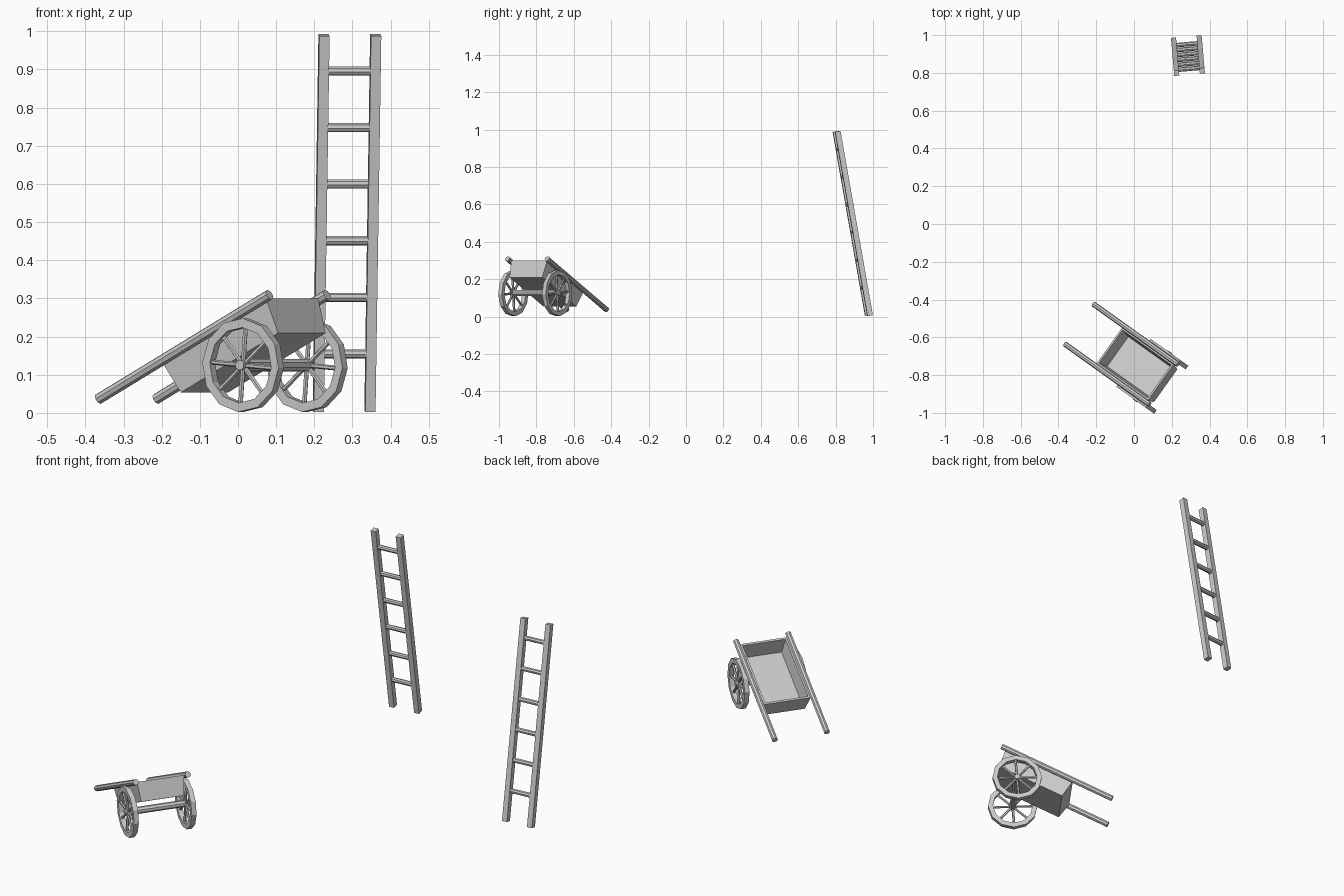
import bpy, bmesh, math
from mathutils import Matrix, Vector

if "Cube" in bpy.data.objects:
    bpy.data.objects.remove(bpy.data.objects["Cube"])

R = math.radians
ladder = (Matrix.Translation((0.278, 0.978, 0.005))
          @ Matrix.Rotation(R(5), 4, 'Z') @ Matrix.Rotation(R(10), 4, 'X'))
cart = (Matrix.Translation((0.097, -0.806, 0.125))
        @ Matrix.Rotation(R(-35.5), 4, 'Z') @ Matrix.Rotation(R(-26.4), 4, 'Y'))


def finish(bm, name, frame):
    bmesh.ops.recalc_face_normals(bm, faces=bm.faces)
    me = bpy.data.meshes.new(name)
    bm.to_mesh(me)
    bm.free()
    ob = bpy.data.objects.new(name, me)
    ob.matrix_world = frame
    bpy.context.collection.objects.link(ob)
    return ob


def add_rod(bm, a, b, r, sides):
    a, b = Vector(a), Vector(b)
    d = b - a
    m = Matrix.Translation((a + b) / 2) @ d.to_track_quat('Z', 'Y').to_matrix().to_4x4()
    bmesh.ops.create_cone(bm, cap_ends=True, segments=sides, radius1=r, radius2=r,
                          depth=d.length, matrix=m)


def rod(name, a, b, r, sides, frame):
    bm = bmesh.new()
    add_rod(bm, a, b, r, sides)
    return finish(bm, name, frame)


def box(name, centre, size, frame):
    bm = bmesh.new()
    bmesh.ops.create_cube(bm, size=1, matrix=Matrix.Translation(centre) @ Matrix.Diagonal((*size, 1)))
    return finish(bm, name, frame)


def wheel(name, y):
    bm = bmesh.new()
    # twelve-sided rim with a square section
    n, section = 12, [(0.123, -0.012), (0.123, 0.012), (0.099, 0.012), (0.099, -0.012)]
    rings = []
    for i in range(n):
        t = math.tau * i / n
        rings.append([bm.verts.new((r * math.cos(t), y + w, r * math.sin(t))) for r, w in section])
    for i in range(n):
        p, q = rings[i], rings[(i + 1) % n]
        for j in range(4):
            k = (j + 1) % 4
            bm.faces.new((p[j], p[k], q[k], q[j]))
    # eight spokes
    for i in range(8):
        t = R(14 + 45 * i)
        add_rod(bm, (0, y, 0), (0.104 * math.cos(t), y, 0.104 * math.sin(t)), 0.0065, 6)
    # hub
    add_rod(bm, (0, y - 0.016, 0), (0, y + 0.016, 0), 0.014, 8)
    return finish(bm, name, cart)


# ladder
for side, s in (("left", -1), ("right", 1)):
    box(f"ladder_rail_{side}", (s * 0.068, 0, 0.5), (0.027, 0.029, 1.0), ladder)
for i in range(6):
    z = 0.152 + 0.1505 * i
    rod(f"ladder_rung_{i + 1}", (-0.062, 0, z), (0.062, 0, z), 0.012, 8, ladder)

# handles, wheels and axle
for side, s in (("left", 1), ("right", -1)):
    rod(f"cart_handle_{side}", (-0.465, s * 0.13, 0.132), (0.149, s * 0.13, 0.132), 0.0145, 8, cart)
    wheel(f"cart_wheel_{side}", s * 0.144)
rod("cart_axle", (0, -0.145, 0), (0, 0.145, 0), 0.017, 8, cart)

# tapered open tub
bm = bmesh.new()
low, high = [[bm.verts.new((x, y, z)) for x, y in ((a, -h), (b, -h), (b, h), (a, h))]
             for a, b, h, z in ((-0.235, 0.115, 0.107, 0.037), (-0.247, 0.127, 0.118, 0.132))]
bm.faces.new(low[::-1])
for i in range(4):
    j = (i + 1) % 4
    bm.faces.new((low[i], low[j], high[j], high[i]))
top = bm.faces.new(high)
bm.normal_update()
bmesh.ops.inset_region(bm, faces=[top], thickness=0.015)
floor = bmesh.ops.extrude_discrete_faces(bm, faces=[top])["faces"][0]
c = floor.calc_center_median()
for v in floor.verts:
    v.co.x = c.x + (v.co.x - c.x) * 0.94
    v.co.y *= 0.9
    v.co.z = 0.051
finish(bm, "cart_tub", cart)
